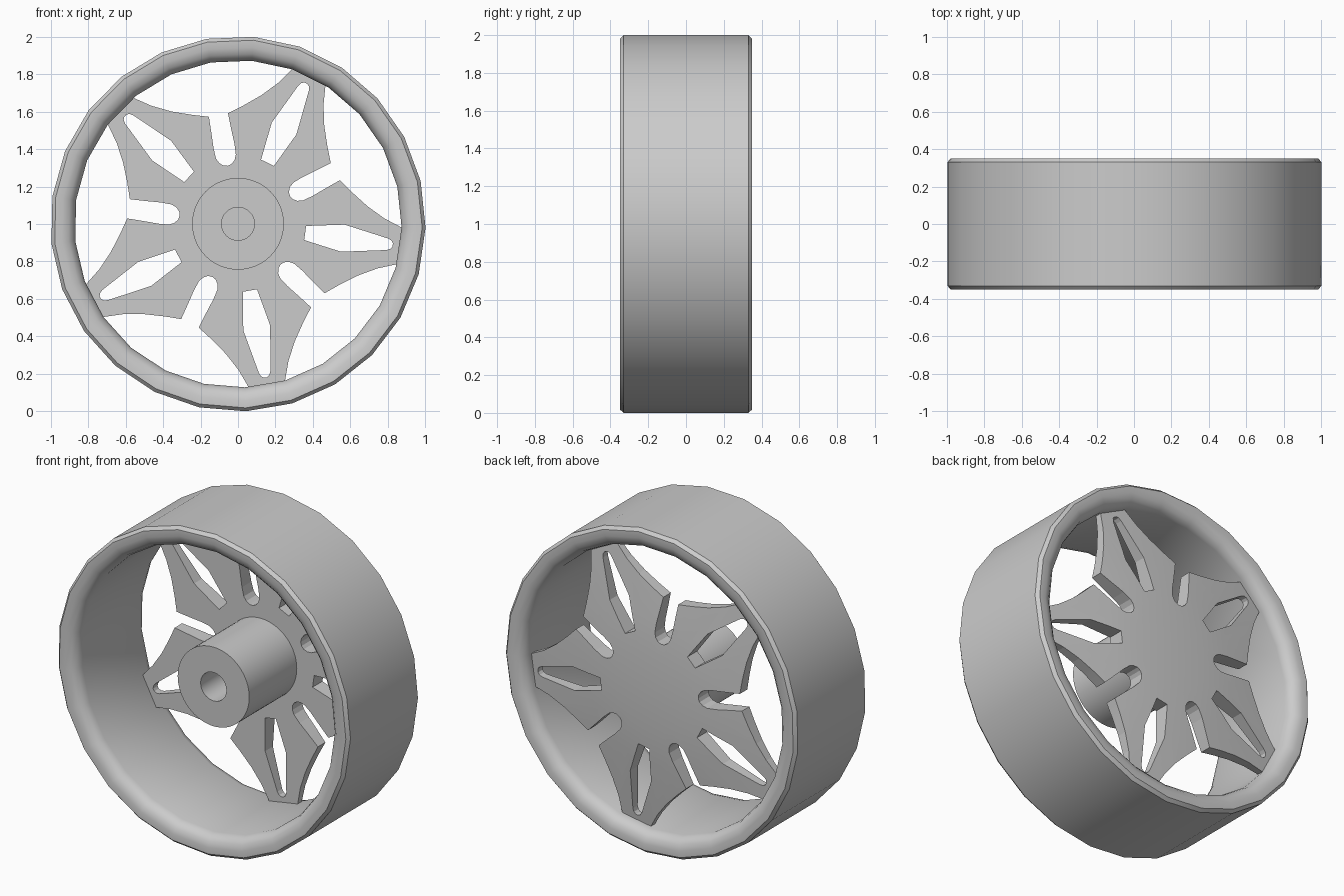
import bpy, bmesh
from math import cos, sin, radians, tau

if "Cube" in bpy.data.objects:
    bpy.data.objects.remove(bpy.data.objects["Cube"], do_unlink=True)

CENTRE_Z = 1.001
SPOKES = 5
STEP = tau / SPOKES
SPOKE_PHASE = radians(-7.8)


def make_object(name, bm):
    bmesh.ops.remove_doubles(bm, verts=bm.verts, dist=1e-5)
    bmesh.ops.recalc_face_normals(bm, faces=bm.faces)
    mesh = bpy.data.meshes.new(name)
    bm.to_mesh(mesh)
    bm.free()
    obj = bpy.data.objects.new(name, mesh)
    bpy.context.collection.objects.link(obj)
    return obj


def lathe(name, profile, segments, phase=0.0, closed=False):
    """Spin (radius, y) points around the axle."""
    bm = bmesh.new()
    rings = []
    for i in range(segments):
        a = phase + tau * i / segments
        rings.append([bm.verts.new((r * cos(a), y, CENTRE_Z + r * sin(a))) for r, y in profile])
    count = len(profile)
    for i, ring in enumerate(rings):
        following = rings[(i + 1) % segments]
        for j in range(count if closed else count - 1):
            k = (j + 1) % count
            bm.faces.new((ring[j], ring[k], following[k], following[j]))
    return make_object(name, bm)


def turn(points, angle):
    c, s = cos(angle), sin(angle)
    return [(u * c - v * s, u * s + v * c) for u, v in points]


def prisms(name, outlines, y0, y1):
    """Extrude flat outlines along the axle."""
    bm = bmesh.new()
    for outline in outlines:
        face = bm.faces.new([bm.verts.new((x, y0, CENTRE_Z + z)) for x, z in outline])
        grown = bmesh.ops.extrude_face_region(bm, geom=[face])["geom"]
        moved = [g for g in grown if isinstance(g, bmesh.types.BMVert)]
        bmesh.ops.translate(bm, verts=moved, vec=(0, y1 - y0, 0))
    return make_object(name, bm)


def smooth(obj, degrees):
    bpy.ops.object.select_all(action="DESELECT")
    obj.select_set(True)
    bpy.context.view_layer.objects.active = obj
    bpy.ops.object.shade_smooth_by_angle(angle=radians(degrees))


# Rim with a small outer chamfer and rolled inner lips
lip = [(0.984, 0.35), (0.945, 0.35), (0.91, 0.338), (0.885, 0.315), (0.874, 0.28)]
back_half = [(1.002, 0.33)] + lip
front_half = [(r, -y) for r, y in reversed(back_half)]
rim = lathe("rim", back_half + front_half, 25, radians(-1.2), closed=True)
smooth(rim, 32)

# Hub barrel with a blind axle hole
hub = lathe("hub", [(0, 0.2), (0.088, 0.2), (0.088, -0.24), (0.245, -0.24),
                    (0.245, 0.25), (0, 0.25)], 64)
smooth(hub, 30)

# Spoke disc: flat front, shallow dome behind that falls away to the tips
disc = lathe("spoke_disc", [(0, 0.225), (0.95, 0.225), (0.95, 0.255), (0.45, 0.315),
                            (0.25, 0.33), (0, 0.335)], 50, SPOKE_PHASE)

# Half of one spoke edge, from tip to the slot beside it
edge = [(0.91, 0.085), (0.866, 0.1), (0.77, 0.135), (0.672, 0.187), (0.58, 0.25), (0.508, 0.305)]
slot = [(0.5, -0.054), (0.42, -0.057), (0.365, -0.054), (0.338, -0.042), (0.32, -0.022), (0.315, 0)]
half = edge + turn(slot, STEP / 2)
spoke = [(u, -v) for u, v in reversed(half[:-1])] + half
star = []
for k in range(SPOKES):
    star += turn(spoke, SPOKE_PHASE + k * STEP)

# Kite-shaped window in each spoke
window_half = [(0.362, 0.038), (0.565, 0.073), (0.805, 0.031), (0.825, 0.022), (0.834, 0.008)]
window = [(u, -v) for u, v in window_half] + list(reversed(window_half))
windows = [turn(window, SPOKE_PHASE + k * STEP) for k in range(SPOKES)]

star_cutter = prisms("star_cutter", [star], 0.1, 0.45)
window_cutter = prisms("window_cutter", windows, 0.05, 0.5)
for cutter, operation in ((star_cutter, "INTERSECT"), (window_cutter, "DIFFERENCE")):
    cutter.hide_render = True
    mod = disc.modifiers.new(cutter.name, "BOOLEAN")
    mod.operation = operation
    mod.solver = "EXACT"
    mod.object = cutter

# Bake the cuts and discard the cutters
depsgraph = bpy.context.evaluated_depsgraph_get()
baked = bpy.data.meshes.new_from_object(disc.evaluated_get(depsgraph))
disc.modifiers.clear()
disc.data = baked
for cutter in (star_cutter, window_cutter):
    bpy.data.objects.remove(cutter, do_unlink=True)
smooth(disc, 3.3)
